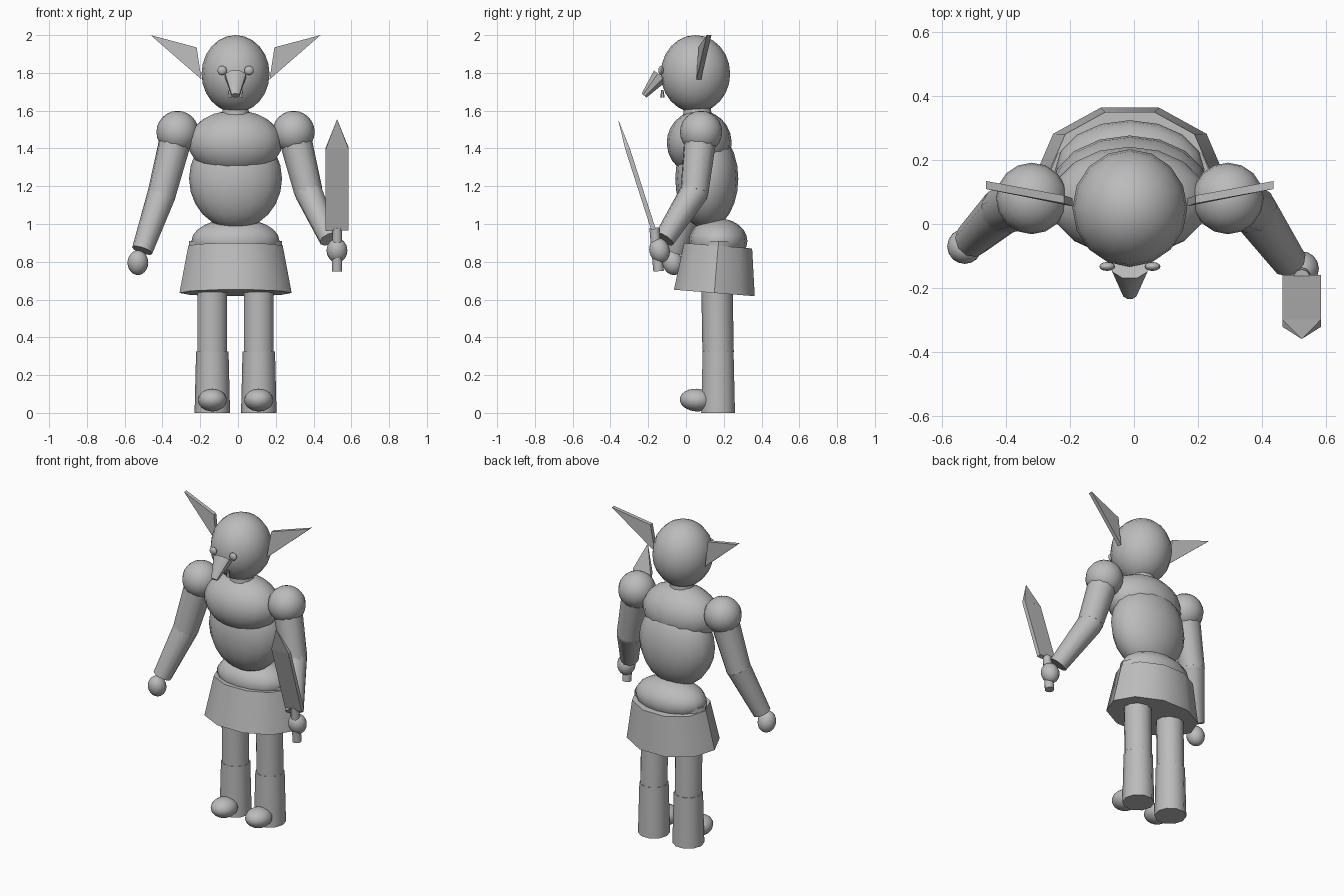
import bpy
import bmesh
from math import radians
from mathutils import Matrix, Vector

cube = bpy.data.objects.get("Cube")
if cube:
    bpy.data.objects.remove(cube, do_unlink=True)

grey = bpy.data.materials.new("plain grey")
grey.use_nodes = True
grey.diffuse_color = (0.5, 0.5, 0.5, 1)
grey.node_tree.nodes["Principled BSDF"].inputs["Base Color"].default_value = (0.5, 0.5, 0.5, 1)

MID = -0.013  # body centre line


def finish(name, bm, matrix, angle=42):
    mesh = bpy.data.meshes.new(name)
    bmesh.ops.recalc_face_normals(bm, faces=bm.faces)
    bm.to_mesh(mesh)
    bm.free()
    mesh.materials.append(grey)
    obj = bpy.data.objects.new(name, mesh)
    bpy.context.collection.objects.link(obj)
    obj.matrix_world = matrix
    bpy.ops.object.select_all(action='DESELECT')
    obj.select_set(True)
    bpy.context.view_layer.objects.active = obj
    bpy.ops.object.shade_smooth_by_angle(angle=radians(angle))
    return obj


def ball(name, centre, size, tilt=0, segments=16, rings=12):
    """Ellipsoid with the given half sizes, tilted about x."""
    bm = bmesh.new()
    bmesh.ops.create_uvsphere(bm, u_segments=segments, v_segments=rings, radius=1)
    bmesh.ops.scale(bm, vec=size, verts=bm.verts)
    return finish(name, bm, Matrix.Translation(centre) @ Matrix.Rotation(radians(tilt), 4, 'X'))


def limb(name, start, end, r1, r2, sides=10, flat=1, twist=0, angle=42):
    """Tapered cylinder running between two points."""
    start, end = Vector(start), Vector(end)
    axis = end - start
    bm = bmesh.new()
    bmesh.ops.create_cone(bm, cap_ends=True, segments=sides, radius1=r1, radius2=r2,
                          depth=axis.length)
    bmesh.ops.rotate(bm, matrix=Matrix.Rotation(radians(twist), 3, 'Z'), verts=bm.verts)
    bmesh.ops.scale(bm, vec=(1, flat, 1), verts=bm.verts)
    turn = Vector((0, 0, 1)).rotation_difference(axis).to_matrix().to_4x4()
    return finish(name, bm, Matrix.Translation((start + end) / 2) @ turn, angle)


# Head and face
ball("head", (MID, 0.05, 1.795), (0.18, 0.184, 0.205))
limb("nose", (MID, -0.135, 1.785), (MID, -0.222, 1.68), 0.06, 0.022, sides=8, flat=0.8, twist=22.5)
limb("neck", (MID, 0.06, 1.52), (MID, 0.06, 1.64), 0.08, 0.07)

for side, label in ((1, "left"), (-1, "right")):
    ball(label + "_eye", (MID + side * 0.071, -0.133, 1.813), (0.025, 0.014, 0.024), 0, 12, 8)
    limb(label + "_tooth", (MID + side * 0.03, -0.125, 1.67), (MID + side * 0.03, -0.125, 1.71),
         0.012, 0.006, sides=6)
    # Ear: a thin triangular plate swept back
    bm = bmesh.new()
    outline = ((0.18, 0.068, 1.765), (0.206, 0.077, 1.935), (0.45, 0.122, 2.0))
    front = bm.faces.new([bm.verts.new((MID + side * x, y - 0.0125, z)) for x, y, z in outline])
    grown = bmesh.ops.extrude_face_region(bm, geom=[front], use_keep_orig=True)
    bmesh.ops.translate(bm, vec=(0, 0.025, 0),
                        verts=[v for v in grown["geom"] if isinstance(v, bmesh.types.BMVert)])
    finish(label + "_ear", bm, Matrix(), 20)

# Torso
ball("chest", (MID - 0.002, 0.07, 1.43), (0.25, 0.172, 0.172), -12)
ball("belly", (MID, 0.11, 1.24), (0.246, 0.167, 0.267))
ball("hips", (MID, 0.17, 0.91), (0.233, 0.155, 0.12))
limb("belt", (MID, 0.172, 0.87), (MID, 0.172, 0.91), 0.246, 0.246, sides=16, flat=0.49)
limb("skirt", (MID, 0.15, 0.635), (MID, 0.17, 0.885), 0.297, 0.25, flat=0.76, twist=18)

# Legs and feet
for side, label in ((1, "left"), (-1, "right")):
    x = MID + side * 0.123
    limb(label + "_upper_leg", (x, 0.16, 0.9), (x, 0.17, 0.32), 0.083, 0.083)
    limb(label + "_boot", (x, 0.17, 0.325), (x, 0.17, 0.0), 0.086, 0.094)
    ball(label + "_foot", (x, 0.055, 0.068), (0.077, 0.088, 0.06), -4)

# Arms: shoulder, elbow, wrist and hand positions
arms = {
    "left": ((0.294, 0.08, 1.487), (0.373, 0.045, 1.17), (0.485, -0.115, 0.92), (0.524, -0.14, 0.86)),
    "right": ((-0.32, 0.08, 1.487), (-0.405, 0.045, 1.155), (-0.507, -0.05, 0.86), (-0.53, -0.07, 0.795)),
}
for label, (shoulder, elbow, wrist, hand) in arms.items():
    ball(label + "_shoulder", shoulder, (0.112, 0.112, 0.112))
    limb(label + "_upper_arm", shoulder, elbow, 0.088, 0.076)
    limb(label + "_forearm", elbow, wrist, 0.076, 0.056)
    ball(label + "_elbow", elbow, (0.074, 0.074, 0.074))
    ball(label + "_hand", hand, (0.055, 0.054, 0.066), 15)

# Sword held in the left hand
limb("sword_grip", (0.525, -0.145, 0.75), (0.525, -0.168, 0.98), 0.028, 0.026)
limb("sword_blade", (0.525, -0.172, 0.97), (0.525, -0.31, 1.40), 0.086, 0.086,
     sides=4, flat=0.2, twist=45, angle=20)
limb("sword_tip", (0.525, -0.31, 1.40), (0.525, -0.36, 1.555), 0.086, 0.0,
     sides=4, flat=0.2, twist=45, angle=20)
